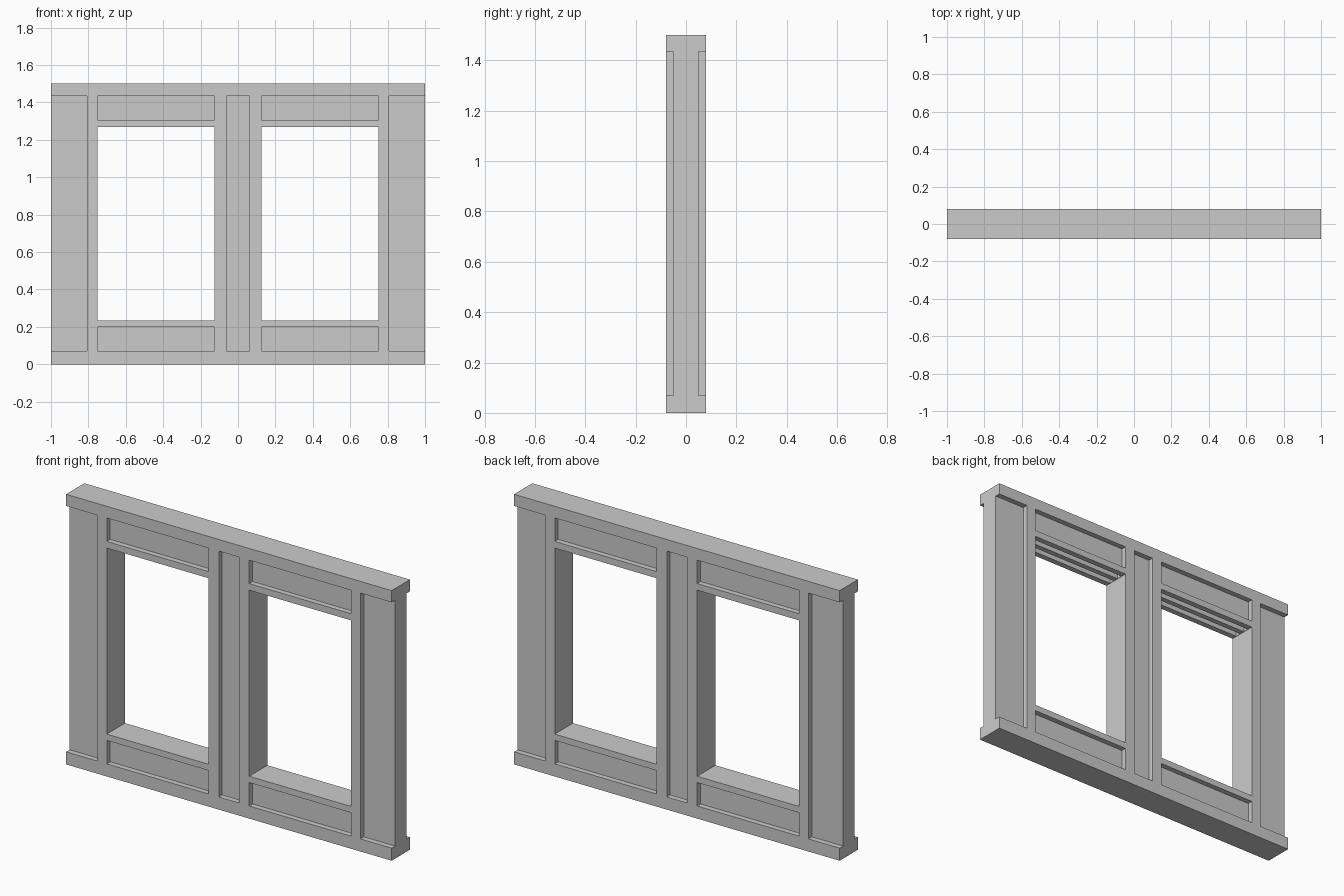
import bpy, bmesh
from mathutils import Matrix, Vector

if "Cube" in bpy.data.objects:
    bpy.data.objects.remove(bpy.data.objects["Cube"])

Y = 0.08          # half depth of framing
YP = 0.05         # half depth of recessed panels


def add_box(bm, x0, x1, y0, y1, z0, z1):
    mid = Vector(((x0 + x1) / 2, (y0 + y1) / 2, (z0 + z1) / 2))
    m = Matrix.Translation(mid) @ Matrix.Diagonal((x1 - x0, y1 - y0, z1 - z0, 1))
    bmesh.ops.create_cube(bm, size=1, matrix=m)


def box_object(name, boxes):
    bm = bmesh.new()
    for b in boxes:
        add_box(bm, *b)
    me = bpy.data.meshes.new(name)
    bm.to_mesh(me)
    bm.free()
    ob = bpy.data.objects.new(name, me)
    bpy.context.collection.objects.link(ob)
    return ob


def carve(target, name, boxes):
    cutter = box_object(name, boxes)
    cutter.hide_render = True
    mod = target.modifiers.new(name, 'BOOLEAN')
    mod.operation = 'DIFFERENCE'
    mod.solver = 'EXACT'
    mod.object = cutter
    bpy.context.view_layer.objects.active = target
    bpy.ops.object.modifier_apply(modifier=name)
    bpy.data.objects.remove(cutter)


# full wall block
wall = box_object("window_wall", [(-1, 1, -Y, Y, 0, 1.5)])

# shallow panels on both faces: centre, ends, above and below each window
faces = [(-0.062, 0.062, 0.07, 1.435)]
for a, b, z0, z1 in [(0.808, 1.1, 0.07, 1.435),
                     (0.125, 0.75, 0.07, 0.2),
                     (0.125, 0.75, 1.305, 1.435)]:
    faces += [(a, b, z0, z1), (-b, -a, z0, z1)]
panels = []
for x0, x1, z0, z1 in faces:
    panels += [(x0, x1, -0.2, -YP, z0, z1), (x0, x1, YP, 0.2, z0, z1)]
carve(wall, "panel_cutter", panels)

# window openings
sides = [(-0.75, -0.125), (0.125, 0.75)]
carve(wall, "opening_cutter", [(a, b, -0.2, 0.2, 0.235, 1.268) for a, b in sides])

# twin grooves in the head of each opening
carve(wall, "groove_cutter",
      [(a + 0.002, b - 0.002, y0, y1, 1.2, 1.3)
       for a, b in sides for y0, y1 in ((-0.048, -0.015), (0.015, 0.048))])
